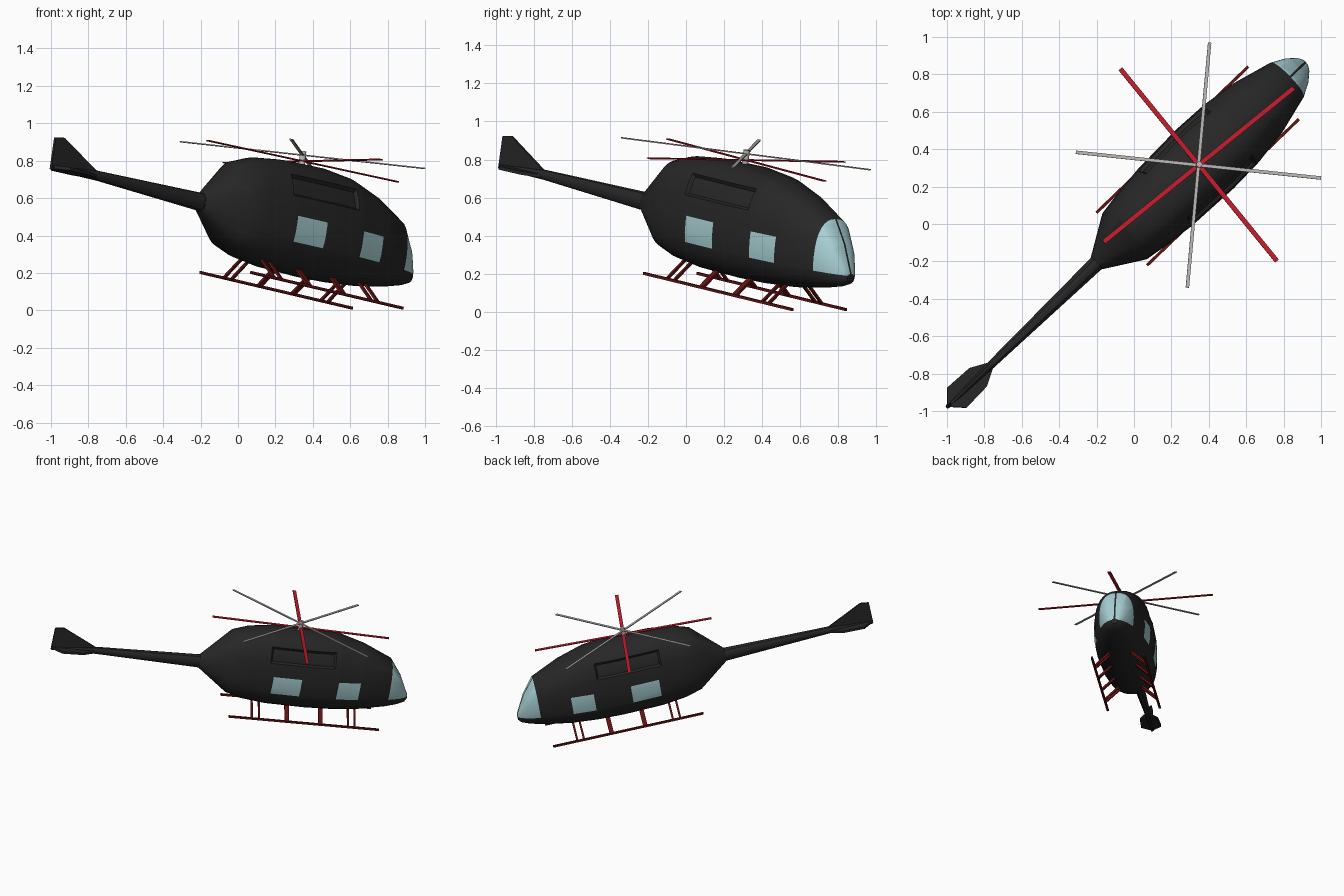
import bpy, bmesh, math
from mathutils import Matrix, Vector

if "Cube" in bpy.data.objects:
    bpy.data.objects.remove(bpy.data.objects["Cube"])

# Craft frame: u forward, v left, w up, turned 43.9 degrees and nose pitched down
FRAME = (Matrix.Translation((0.34, 0.31, 0.107))
         @ Matrix.Rotation(math.radians(43.9), 4, 'Z')
         @ Matrix.Rotation(math.radians(9.6), 4, 'Y'))


def material(name, rgb):
    m = bpy.data.materials.new(name)
    m.diffuse_color = (*rgb, 1)
    m.use_nodes = True
    m.node_tree.nodes["Principled BSDF"].inputs["Base Color"].default_value = m.diffuse_color
    return m


BLACK = material("matte black", (0.02, 0.02, 0.02))
GLASS = material("pale blue glass", (0.40, 0.64, 0.67))
RED = material("rotor red", (0.55, 0.012, 0.025))
DARK_RED = material("dark red", (0.13, 0.006, 0.006))
GREY = material("light grey", (0.50, 0.47, 0.46))


def finish(name, bm, mats, angle=30):
    bmesh.ops.recalc_face_normals(bm, faces=bm.faces[:])
    me = bpy.data.meshes.new(name)
    bm.to_mesh(me)
    bm.free()
    for m in mats:
        me.materials.append(m)
    me.polygons.foreach_set("use_smooth", [True] * len(me.polygons))
    me.set_sharp_from_angle(angle=math.radians(angle))
    ob = bpy.data.objects.new(name, me)
    ob.matrix_world = FRAME
    bpy.context.collection.objects.link(ob)
    return ob


def loft(stations, n, power, belly=0.45):
    """Skin superellipse sections (u, bottom, top, half width)."""
    bm = bmesh.new()
    rings = []
    for u, lo, hi, hw in stations:
        mid = lo + (hi - lo) * belly
        ring = []
        for i in range(n):
            t = 2 * math.pi * i / n
            c, s = math.cos(t), math.sin(t)
            v = math.copysign(abs(c) ** (2 / power), c) * hw
            w = math.copysign(abs(s) ** (2 / power), s)
            w = mid + w * ((hi - mid) if w > 0 else (mid - lo))
            ring.append(bm.verts.new((u, v, w)))
        rings.append(ring)
    for a, b in zip(rings, rings[1:]):
        for i in range(n):
            j = (i + 1) % n
            bm.faces.new((a[i], a[j], b[j], b[i]))
    bm.faces.new(rings[0])
    bm.faces.new(rings[-1])
    return bm


def bar(bm, a, b, wide, thick, side):
    """Box from a to b; 'side' is the direction of its width."""
    a, b = Vector(a), Vector(b)
    d = (b - a).normalized()
    x = Vector(side).normalized()
    y = d.cross(x).normalized()
    rot = Matrix((x, y, d)).transposed().to_4x4()
    m = (Matrix.Translation((a + b) / 2) @ rot
         @ Matrix.Diagonal((wide, thick, (b - a).length, 1)))
    bmesh.ops.create_cube(bm, size=1, matrix=m)


def plate(name, outline, offset, mat):
    """Flat outline extruded symmetrically along offset."""
    bm = bmesh.new()
    off = Vector(offset)
    f = bm.faces.new([bm.verts.new(Vector(p) - off) for p in outline])
    ext = bmesh.ops.extrude_face_region(bm, geom=[f])
    bmesh.ops.translate(bm, vec=off * 2,
                        verts=[g for g in ext["geom"] if isinstance(g, bmesh.types.BMVert)])
    return finish(name, bm, [mat])


# Fuselage with cone at the rear and glazed nose
hull = loft([(-0.82, 0.29, 0.39, 0.042), (-0.60, 0.13, 0.60, 0.172),
             (-0.48, 0.095, 0.64, 0.19), (-0.30, 0.075, 0.66, 0.21),
             (0.0, 0.07, 0.665, 0.22), (0.20, 0.075, 0.645, 0.212),
             (0.40, 0.09, 0.585, 0.185), (0.615, 0.125, 0.49, 0.13),
             (0.70, 0.145, 0.375, 0.09), (0.755, 0.165, 0.265, 0.05),
             (0.775, 0.185, 0.225, 0.022)], 32, 2.5)


def cut(axis, value):
    no = Vector((0, 0, 0))
    no[axis] = 1
    bmesh.ops.bisect_plane(hull, geom=hull.verts[:] + hull.edges[:] + hull.faces[:],
                           plane_co=no * value, plane_no=no)


WINDOWS = [(-0.29, -0.075), (0.205, 0.375)]
LOW, HIGH = 0.215, 0.355
for u in (-0.33, 0.16, *WINDOWS[0], *WINDOWS[1]):
    cut(0, u)
for w in (LOW, HIGH, 0.46, 0.575):
    cut(2, w)
for v in (-0.006, 0.006):
    cut(1, v)
for f in hull.faces:
    c = f.calc_center_median()
    side = any(a < c.x < b for a, b in WINDOWS) and LOW < c.z < HIGH
    front = 0.615 < c.x < 0.774 and c.z > LOW and abs(c.y) > 0.006
    f.material_index = 1 if side or front else 0

# Shallow engine recess on each shoulder
bmesh.ops.recalc_face_normals(hull, faces=hull.faces[:])
pocket = [f for f in hull.faces
          if -0.33 < f.calc_center_median().x < 0.16
          and 0.46 < f.calc_center_median().z < 0.575]
bmesh.ops.inset_region(hull, faces=pocket, thickness=0.012, depth=-0.018,
                       use_even_offset=True)
finish("fuselage", hull, [BLACK, GLASS])

# Tail boom
finish("tail_boom", loft([(-1.94, 0.325, 0.35, 0.012), (-1.6, 0.324, 0.378, 0.022),
                          (-0.81, 0.29, 0.39, 0.042)], 12, 2.2, 0.5), [BLACK])

# Tail fin and stabiliser
plate("tail_fin", [(-1.59, 0, 0.365), (-1.85, 0, 0.497), (-1.875, 0, 0.51),
                   (-1.94, 0, 0.50), (-1.945, 0, 0.33)], (0, 0.007, 0), BLACK)
plate("stabiliser", [(-1.58, 0, 0.342), (-1.71, 0.068, 0.342), (-1.87, 0.075, 0.342),
                     (-1.94, 0, 0.342), (-1.87, -0.075, 0.342), (-1.71, -0.068, 0.342)],
      (0, 0, 0.009), BLACK)

# Landing skids with struts
STRUTS = [(-0.395, 0.014), (-0.34, 0.014), (-0.13, 0.032),
          (0.125, 0.032), (0.335, 0.014), (0.385, 0.014)]
for sgn, label in ((1, "left"), (-1, "right")):
    bm = bmesh.new()
    bar(bm, (-0.57, 0.195 * sgn, 0), (0.57, 0.195 * sgn, 0), 0.016, 0.014, (0, 1, 0))
    for u, wide in STRUTS:
        bar(bm, (u, 0.195 * sgn, 0), (u, 0.08 * sgn, 0.10), wide, 0.014, (1, 0, 0))
    finish(label + "_skid", bm, [DARK_RED])

# Rotors: two crossed pairs of blades
for name, mat, u, w, turn, wide in (("lower_rotor", RED, -0.107, 0.682, -4.8, 0.025),
                                    ("upper_rotor", GREY, -0.114, 0.714, 40.5, 0.018)):
    bm = bmesh.new()
    for k in (0, 90):
        t = math.radians(turn + k)
        d = Vector((math.cos(t), math.sin(t), 0))
        c = Vector((u, 0, w))
        bar(bm, c - d * 0.663, c + d * 0.663, wide, 0.006, (-d.y, d.x, 0))
    finish(name, bm, [mat])

# Rotor hub
bm = bmesh.new()
bmesh.ops.create_cone(bm, cap_ends=True, segments=16, radius1=0.018, radius2=0.016,
                      depth=0.09, matrix=Matrix.Translation((-0.111, 0, 0.69)))
finish("rotor_hub", bm, [GREY])
